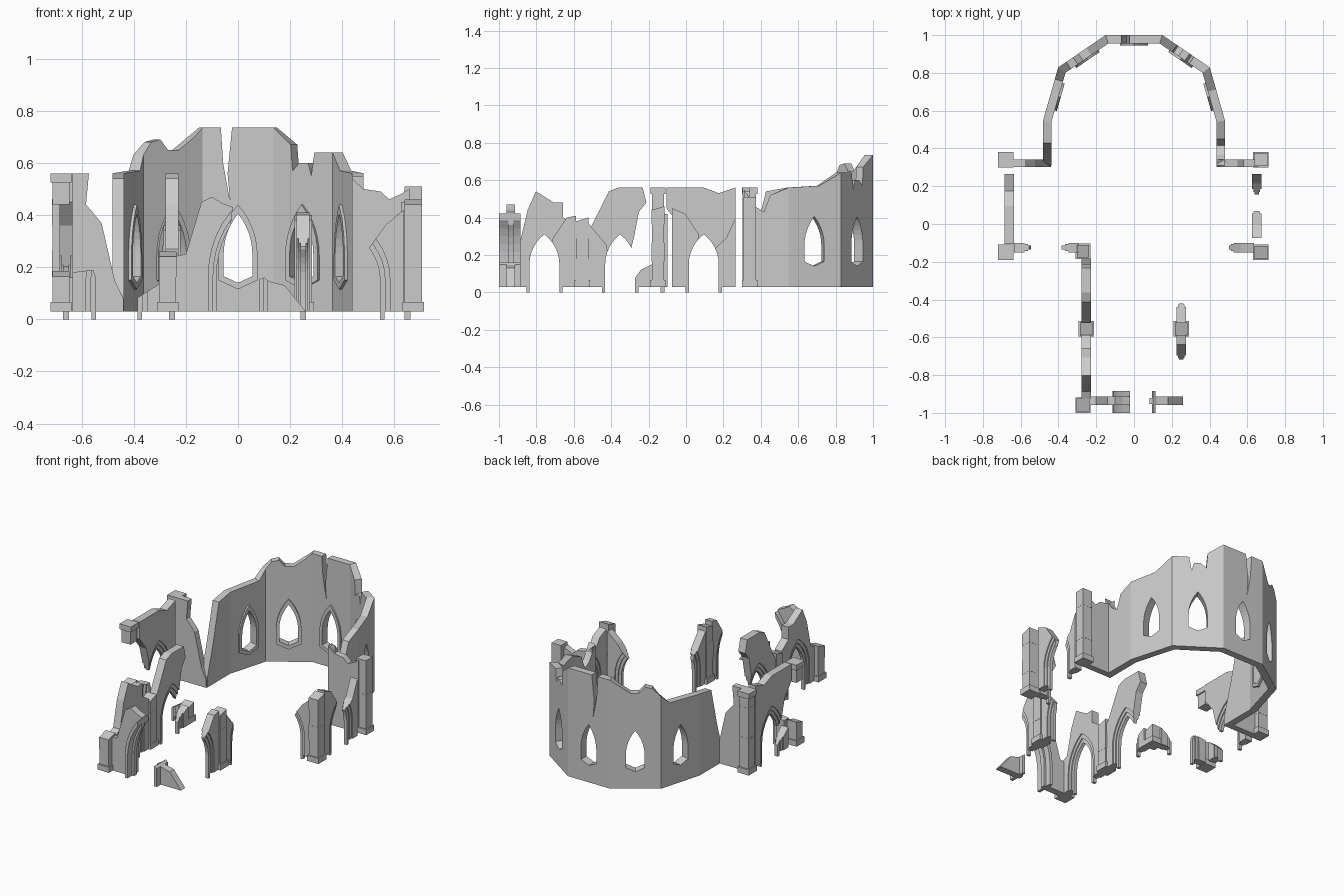
import bpy, bmesh, math
from mathutils import Matrix, Vector

if "Cube" in bpy.data.objects:
    bpy.data.objects.remove(bpy.data.objects["Cube"])


def add(name, bm):
    bmesh.ops.recalc_face_normals(bm, faces=bm.faces)
    me = bpy.data.meshes.new(name)
    bm.to_mesh(me)
    bm.free()
    ob = bpy.data.objects.new(name, me)
    bpy.context.collection.objects.link(ob)
    return ob


# Upright slab: outline in (along, up), thickness t, optional mitred ends
def slab(name, pts, t, z0=None, mitre=None):
    bm = bmesh.new()
    z0 = -t / 2 if z0 is None else z0
    f = bm.faces.new([bm.verts.new((x, y, z0)) for x, y in pts])
    r = bmesh.ops.extrude_face_region(bm, geom=[f])
    bmesh.ops.translate(bm, vec=(0, 0, t), verts=[v for v in r['geom'] if isinstance(v, bmesh.types.BMVert)])
    if mitre:
        length, m0, m1 = mitre
        for v in bm.verts:
            if v.co.x < 1e-5:
                v.co.x += m0 * v.co.z
            elif v.co.x > length - 1e-5:
                v.co.x -= m1 * v.co.z
    return add(name, bm)


def boolean(ob, pts, op='DIFFERENCE'):
    cutter = slab("cutter", pts, 1)
    cutter.hide_render = True
    m = ob.modifiers.new("cut", 'BOOLEAN')
    m.operation, m.object, m.solver = op, cutter, 'EXACT'
    bpy.context.view_layer.update()
    me = bpy.data.meshes.new_from_object(ob.evaluated_get(bpy.context.evaluated_depsgraph_get()))
    ob.modifiers.clear()
    ob.data = me
    bpy.data.objects.remove(cutter)


def place(ob, origin, along):
    a = Vector((along[0], along[1], 0)).normalized()
    up = Vector((0, 0, 1))
    m = Matrix((a, up, a.cross(up))).transposed().to_4x4()
    m.translation = (origin[0], origin[1], 0)
    ob.matrix_world = m


# Pointed arch outline
def arch(w, spring, apex, bottom=-0.05, n=6):
    h = apex - spring
    c = (h * h - w * w) / (2 * w)
    r = w + c
    end = math.acos(c / r)
    arc = [(c - r * math.cos(end * i / n), spring + r * math.sin(end * i / n)) for i in range(n)]
    return [(-w, bottom)] + arc + [(0, apex)] + [(-x, y) for x, y in reversed(arc)] + [(w, bottom)]


# Broken arcade bay: three stepped orders sharing one ragged outline
def bay(name, centre, along, pts):
    for i, (w, apex, t) in enumerate(((.118, .365, .05), (.099, .337, .036), (.08, .31, .022))):
        ob = slab(f"{name}_order_{i + 1}", pts, t)
        boolean(ob, arch(w, .15, apex))
        place(ob, centre, along)


def half(side, tops):
    return [(.17 * side, .03)] + tops + [(.06 * side, 0), (.097 * side, 0), (.097 * side, .03)]


X, Y = (1, 0), (0, 1)
bay("nave_left_front_bay", (-.253, -.757), Y,
    [(.17, .03), (.17, .35), (.1, .4), (.1, .48), (.05, .48), (-.045, .54), (-.09, .44), (-.13, .27), (-.17, .25),
     (-.17, .03), (-.097, .03), (-.097, 0), (.097, 0), (.097, .03)])
bay("nave_left_rear_bay", (-.253, -.352), Y, half(-1, [
    (-.17, .33), (-.15, .36), (-.06, .54), (-.01, .56), (.12, .56), (.14, .48), (.1, .43), (.075, .3), (.05, .2)]))
bay("nave_corner_stub", (-.253, -.352), Y, half(1, [(.17, .15), (.11, .12), (.075, .07)]))
bay("transept_left_bay", (-.66, .095), Y, half(1, [
    (.17, .56), (.08, .53), (0, .56), (-.2, .56), (-.2, .45), (-.13, .36), (-.088, .2), (0, .2)]))
bay("transept_left_stub", (-.66, .095), Y, half(-1, [(-.17, .16), (-.1, .1), (-.07, .06)]))
bay("transept_left_front_stub", (-.465, -.125), X, half(-1, [(-.17, .18), (-.09, .19), (-.075, .14)]))
bay("crossing_left_stub", (-.465, -.125), X, half(1, [(.17, .14), (.075, .08)]))
bay("transept_right_front_stub", (.465, -.125), X, half(1, [(.17, .42), (.1, .36), (.035, .27), (.05, .2)]))
bay("transept_right_bay_front", (.65, .095), Y, half(-1, [(-.17, .45), (-.1, .42), (-.06, .36), (-.025, .31), (-.045, .2)]))
bay("transept_right_bay_rear", (.65, .095), Y, half(1, [(.17, .4), (.12, .29), (.065, .24), (.05, .2)]))
bay("nave_right_springer_front", (.25, -.757), Y, half(1, [(.17, .41), (.12, .40), (.04, .28), (.05, .2)]))
bay("nave_right_springer_rear", (.25, -.352), Y, half(-1, [(-.17, .37), (-.07, .25)]))


# Pillars: wide base, stacked stone courses, broken sloping top
def pillar(name, x, y, top, bottom=.03, slope=.02, cap=False):
    bm = bmesh.new()

    def block(w, z0, z1, tilt=0):
        m = Matrix.Translation((x, y, (z0 + z1) / 2)) @ Matrix.Diagonal((w, w, z1 - z0, 1))
        for v in bmesh.ops.create_cube(bm, size=1, matrix=m)['verts']:
            if v.co.z > (z0 + z1) / 2 and v.co.y < y:
                v.co.z -= tilt
    z = bottom
    if bottom < .1:
        block(.082, .03, .066)
        z = .066
    n = max(1, round((top - z) / .1))
    step = (top - z) / n
    for i in range(n):
        block(.068 if i % 2 else .066, z + i * step, z + (i + 1) * step, slope if i == n - 1 else 0)
    if cap:
        block(.082, top - .035, top)
    add(name, bm)


pillar("transept_pillar_rear_left", -.679, .341, .56, slope=0, cap=True)
pillar("transept_pillar_front_left_base", -.679, -.15, .185)
pillar("transept_pillar_front_left_top", -.679, -.15, .56, bottom=.44, slope=0, cap=True)
pillar("transept_pillar_rear_right", .672, .341, .51, slope=0)
pillar("transept_pillar_front_right", .672, -.15, .46)
pillar("crossing_pillar_left", -.27, -.145, .15)
pillar("nave_pillar_left", -.253, -.555, .36)
pillar("nave_pillar_right", .25, -.555, .40)
pillar("facade_pillar_left", -.27, -.959, .26)

# Front facade: broken doorway with projecting surround
left = [(-.25, .03), (-.25, .24), (-.2, .25), (-.14, .45), (-.1, .47), (-.06, .445), (-.02, .43), (-.04, .25), (-.04, .03)]
right = [(.26, .03), (.18, .13), (.12, .145), (.1, .16), (.07, .15), (.05, .03)]
for side, pts in (("left", left), ("right", right)):
    for part, w, apex, t in (("wall", .105, .43, .045), ("inner_order", .082, .40, .03)):
        ob = slab(f"facade_{part}_{side}", pts, t)
        boolean(ob, arch(w, .17, apex))
        place(ob, (0, -.937), X)
    ob = slab(f"door_surround_{side}", pts, .115)
    boolean(ob, arch(.115, .17, .445), 'INTERSECT')
    boolean(ob, arch(.095, .17, .415))
    place(ob, (0, -.9425), X)

# Apse: seven mitred walls, ragged tops given as (fraction of length, height)
T = .045
path = [(-.459, .31), (-.459, .545), (-.382, .815), (-.143, .978)]
path = [Vector(p) for p in path + [(-x, y) for x, y in reversed(path)]]
tops = [
    [(0, .1), (.25, .3), (.5, .54), (1, .56)],
    [(0, .56), (.8, .57), (1, .63)],
    [(0, .63), (.15, .68), (.3, .69), (.42, .65), (.6, .65), (.85, .7), (1, .735)],
    [(0, .735), (.27, .735), (.3, .6), (.395, .45), (.36, .56), (.42, .735), (1, .735)],
    [(0, .735), (.3, .67), (.33, .57), (.44, .6), (.58, .6), (.63, .55), (.68, .64), (1, .64)],
    [(0, .64), (.4, .57), (1, .56)],
    [(0, .56), (.4, .52), (.55, .43), (.75, .46), (1, .55)]]
dirs = [(b - a).normalized() for a, b in zip(path, path[1:])]
turn = [0] + [math.tan(a.angle(b) / 2) for a, b in zip(dirs, dirs[1:])] + [0]
for i, top in enumerate(tops):
    length = (path[i + 1] - path[i]).length
    pts = [(0, .03)] + [(u * length, z) for u, z in top] + [(length, .03)]
    wall = slab(f"apse_wall_{i + 1}", pts, T, mitre=(length, turn[i], turn[i + 1]))
    if 0 < i < 6:
        window = [(x + length / 2, z) for x, z in arch(.055, .25, .405, .165) + [(0, .14)]]
        outer = [(x + length / 2, z) for x, z in arch(.075, .245, .44, .15) + [(0, .115)]]
        boolean(wall, window)
        frame = slab(f"window_frame_{i + 1}", outer, .03, z0=.004)
        boolean(frame, window)
        place(frame, path[i], dirs[i])
    place(wall, path[i], dirs[i])

# Rear transept walls joining apse to pillars
for name, x0, length, top in (
        ("transept_rear_wall_left", -.66, .22, [(0, .56), (.4, .56), (.35, .44), (.62, .37), (.85, .15), (1, .08)]),
        ("transept_rear_wall_right", .437, .22, [(0, .54), (.2, .5), (.5, .49), (.65, .46), (.85, .48), (1, .5)])):
    ob = slab(name, [(0, .03)] + [(u * length, z) for u, z in top] + [(length, .03)], T * .9)
    place(ob, (x0, .321), X)
